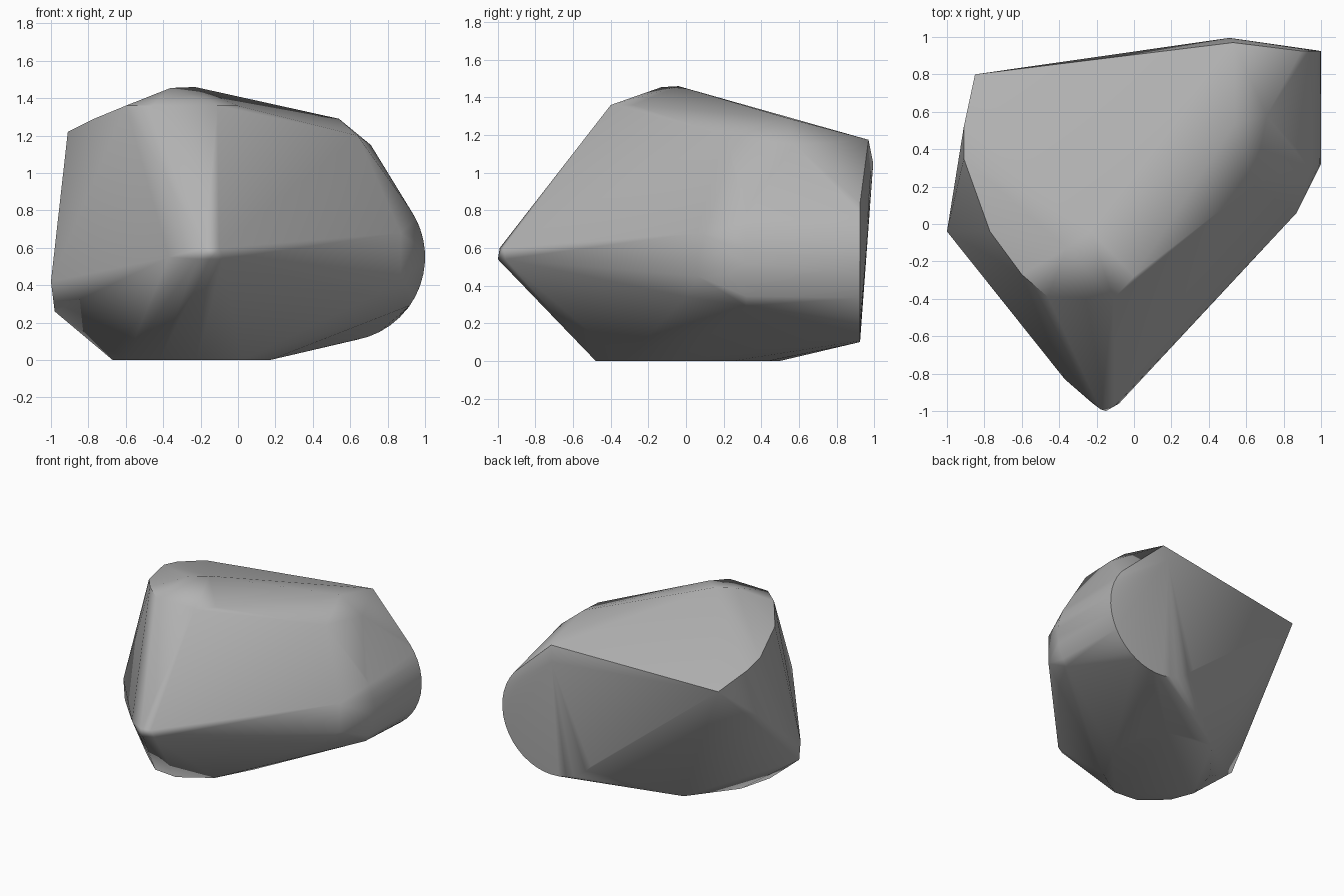
import bpy
import bmesh
from math import cos, sin, radians

cube = bpy.data.objects.get("Cube")
if cube:
    bpy.data.objects.remove(cube, do_unlink=True)


def arc(y, start, end, count, radius=0.45):
    """Points of an upright arc around the rounded end of the stone."""
    for i in range(count):
        a = radians(start + (end - start) * i / (count - 1))
        yield (0.55 + radius * cos(a), y, 0.55 + radius * sin(a))


# Blunt front tip
tip = [(-0.08, -0.96, 0.54), (-0.15, -1, 0.54), (-0.22, -0.96, 0.54),
       (-0.37, -0.83, 0.55), (-0.18, -0.99, 0.6), (-0.1, -0.97, 0.6)]

# Upper shoulders and summit
crown = [(-0.46, -0.39, 1.36), (-0.11, -0.4, 1.36), (-0.23, -0.04, 1.46),
         (-0.36, -0.13, 1.455), (-0.6, -0.27, 1.36), (-0.77, -0.04, 1.29),
         (0.54, 0.54, 1.29), (0.64, 0.21, 1.2), (0.71, 0.58, 1.15),
         (0.0, -0.28, 1.36)]

# Side corners
side = [(-0.91, 0.35, 1.22), (-0.91, 0.52, 1.18), (-1, -0.04, 0.42),
        (-0.98, -0.05, 0.26), (0.87, 0.06, 0.68), (0.87, 0.06, 0.45),
        (0.72, 0, 0.34)]

# Back corners
back = [(-0.85, 0.8, 1.1), (0.53, 0.97, 1.175), (0.51, 0.995, 1.05)]

# Flat underside
base = [(-0.67, -0.12, 0), (-0.6, -0.3, 0), (-0.42, -0.46, 0), (-0.22, -0.48, 0),
        (0.02, -0.33, 0), (0.17, -0.05, 0), (0.17, 0.25, 0), (0.05, 0.44, 0),
        (-0.15, 0.5, 0), (-0.33, 0.5, 0), (-0.6, 0.15, 0)]

# Rounded end: a full arc at the back and a shorter one further forward
rounded = list(arc(0.925, -140, 40, 22)) + list(arc(0.32, -35, 35, 10))

# Wrap the corners in one convex stone
bm = bmesh.new()
for p in tip + crown + side + back + base + rounded:
    bm.verts.new(p)
hull = bmesh.ops.convex_hull(bm, input=bm.verts)
inner = {v for v in hull["geom_interior"] if isinstance(v, bmesh.types.BMVert)}
bmesh.ops.delete(bm, geom=list(inner), context="VERTS")
bmesh.ops.dissolve_limit(bm, angle_limit=radians(1), verts=bm.verts, edges=bm.edges)
bmesh.ops.recalc_face_normals(bm, faces=bm.faces)
mesh = bpy.data.meshes.new("rock")
bm.to_mesh(mesh)
bm.free()
rock = bpy.data.objects.new("rock", mesh)
bpy.context.collection.objects.link(rock)

# Stone colour
stone = bpy.data.materials.new("stone_grey")
stone.use_nodes = True
grey = (0.45, 0.45, 0.45, 1)
stone.diffuse_color = grey
stone.node_tree.nodes["Principled BSDF"].inputs["Base Color"].default_value = grey
mesh.materials.append(stone)

# Soft creases, with the sharpest rims kept hard
bpy.ops.object.select_all(action="DESELECT")
rock.select_set(True)
bpy.context.view_layer.objects.active = rock
bpy.ops.object.shade_smooth_by_angle(angle=radians(50))
soft = rock.modifiers.new("soft_creases", "WEIGHTED_NORMAL")
soft.keep_sharp = True
